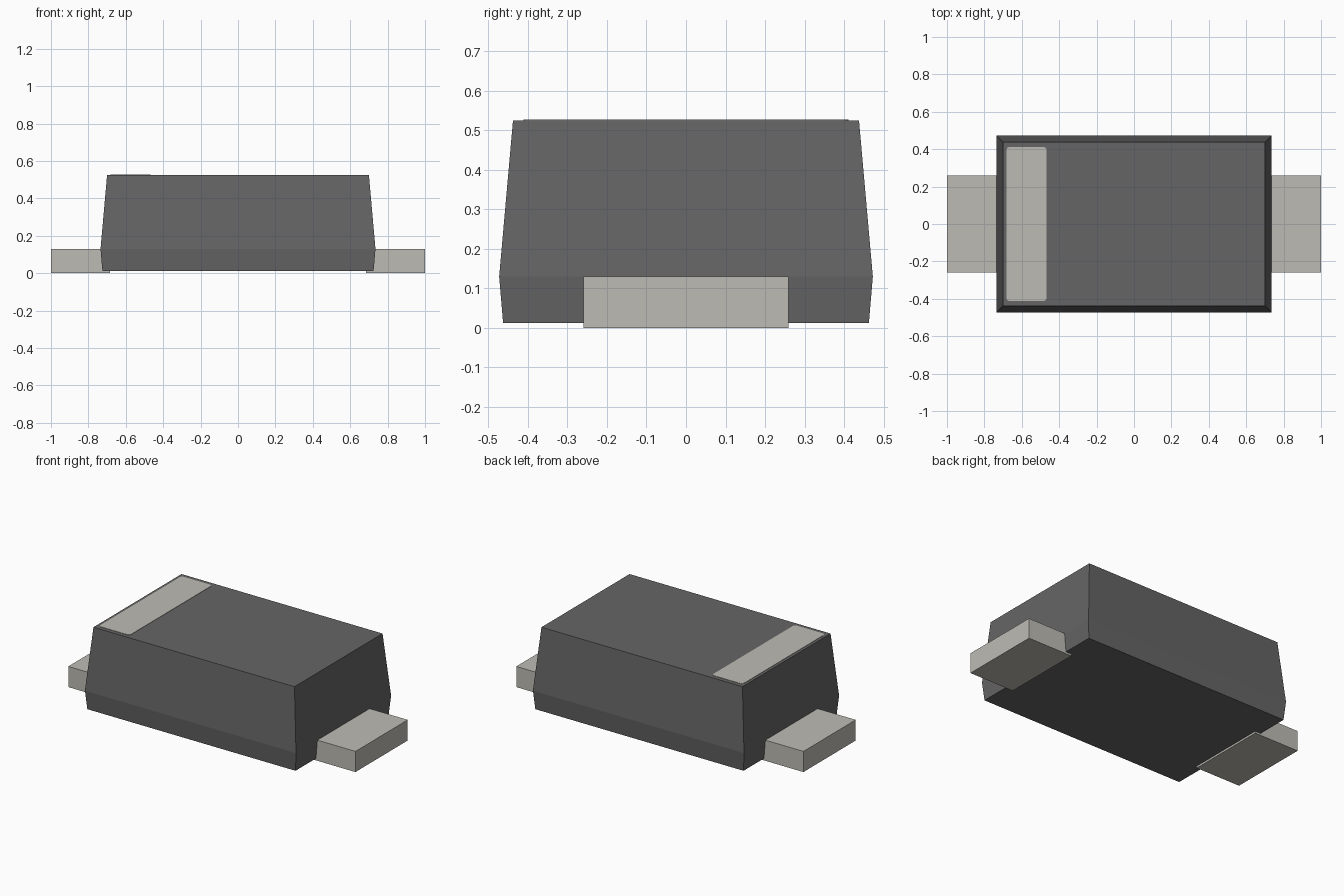
import bpy
import bmesh

cube = bpy.data.objects.get("Cube")
if cube:
    bpy.data.objects.remove(cube, do_unlink=True)


def material(name, rgb):
    mat = bpy.data.materials.new(name)
    mat.use_nodes = True
    color = (*rgb, 1.0)
    mat.diffuse_color = color
    bsdf = next(n for n in mat.node_tree.nodes if n.type == 'BSDF_PRINCIPLED')
    bsdf.inputs["Base Color"].default_value = color
    return mat


def finish(bm, name, mat):
    bmesh.ops.recalc_face_normals(bm, faces=bm.faces)
    mesh = bpy.data.meshes.new(name)
    bm.to_mesh(mesh)
    bm.free()
    mesh.materials.append(mat)
    obj = bpy.data.objects.new(name, mesh)
    bpy.context.collection.objects.link(obj)
    return obj


def loft(name, sections, mat):
    """Closed solid through rectangular sections (half x, half y, z)."""
    bm = bmesh.new()
    corners = ((-1, -1), (1, -1), (1, 1), (-1, 1))
    rings = [[bm.verts.new((sx * hx, sy * hy, z)) for sx, sy in corners]
             for hx, hy, z in sections]
    for low, high in zip(rings, rings[1:]):
        for i in range(4):
            j = (i + 1) % 4
            bm.faces.new((low[i], low[j], high[j], high[i]))
    bm.faces.new(rings[0][::-1])
    bm.faces.new(rings[-1])
    return finish(bm, name, mat)


def box(name, low, high, mat, corner_radius=0.0):
    bm = bmesh.new()
    bmesh.ops.create_cube(bm, size=1.0)
    for v in bm.verts:
        v.co = [high[i] if v.co[i] > 0 else low[i] for i in range(3)]
    if corner_radius:
        upright = [e for e in bm.edges
                   if abs(e.verts[0].co.z - e.verts[1].co.z) > 1e-5]
        bmesh.ops.bevel(bm, geom=upright, offset=corner_radius,
                        segments=4, profile=0.5, affect='EDGES')
    return finish(bm, name, mat)


charcoal = material("charcoal_plastic", (0.13, 0.13, 0.13))
metal = material("pale_metal", (0.51, 0.50, 0.455))

# Moulded body, widest at the parting line
loft("body", [(0.725, 0.463, 0.012),
              (0.735, 0.473, 0.13),
              (0.70, 0.438, 0.525)], charcoal)

# Flat contact lead at each end
for side, x0, x1 in (("left", 0.685, 1.0), ("right", -1.0, -0.685)):
    box(side + "_lead", (x0, -0.26, 0.0), (x1, 0.26, 0.13), metal)

# Polarity band on the top face
box("polarity_band", (-0.682, -0.412, 0.522), (-0.467, 0.412, 0.527),
    metal, corner_radius=0.018)
